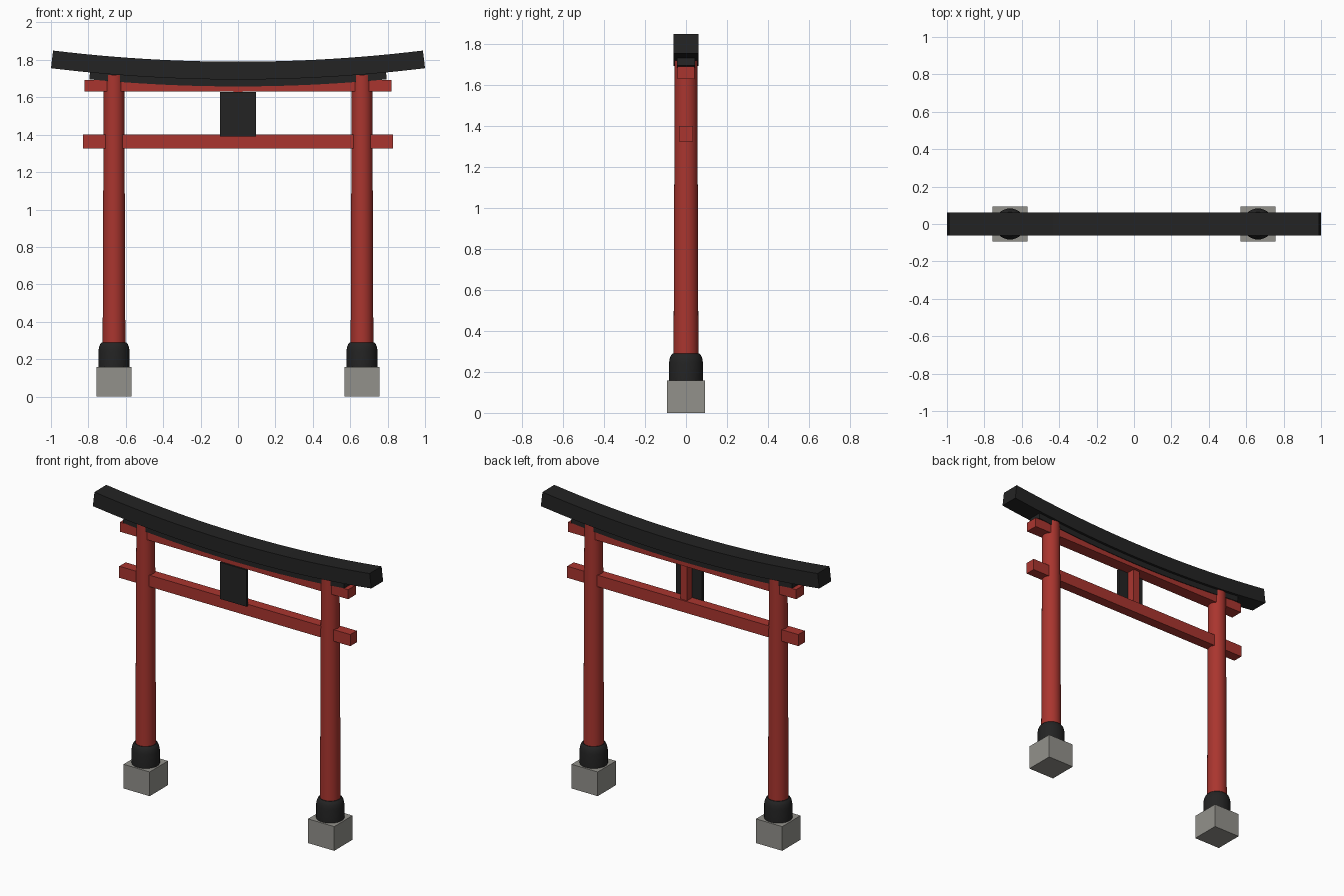
import bpy, bmesh, math

cube = bpy.data.objects.get("Cube")
if cube:
    bpy.data.objects.remove(cube, do_unlink=True)


def material(name, rgb):
    mat = bpy.data.materials.new(name)
    mat.use_nodes = True
    color = (*rgb, 1.0)
    mat.diffuse_color = color
    for node in mat.node_tree.nodes:
        if node.type == "BSDF_PRINCIPLED":
            node.inputs["Base Color"].default_value = color
            node.inputs["Roughness"].default_value = 0.8
    return mat


RED = material("vermilion paint", (0.40, 0.036, 0.028))
BLACK = material("black lacquer", (0.017, 0.017, 0.017))
STONE = material("grey stone", (0.29, 0.285, 0.26))


def finish(name, bm, mat, smooth=False):
    bmesh.ops.recalc_face_normals(bm, faces=bm.faces)
    mesh = bpy.data.meshes.new(name)
    bm.to_mesh(mesh)
    bm.free()
    mesh.materials.append(mat)
    obj = bpy.data.objects.new(name, mesh)
    bpy.context.collection.objects.link(obj)
    if smooth:
        bpy.ops.object.select_all(action="DESELECT")
        obj.select_set(True)
        bpy.context.view_layer.objects.active = obj
        bpy.ops.object.shade_smooth_by_angle(angle=math.radians(35))
    return obj


def box(name, low, high, mat):
    bm = bmesh.new()
    bmesh.ops.create_cube(bm, size=1)
    for v in bm.verts:
        v.co = [(a + b) / 2 + c * (b - a) for a, b, c in zip(low, high, v.co)]
    return finish(name, bm, mat)


def turned(name, x, profile, mat, sides=32):
    """Closed solid of revolution from (radius, height) pairs."""
    bm = bmesh.new()
    rings = []
    for r, z in profile:
        angles = [math.tau * i / sides for i in range(sides)]
        rings.append([bm.verts.new((x + r * math.cos(a), r * math.sin(a), z)) for a in angles])
    for low, high in zip(rings, rings[1:]):
        for i in range(sides):
            j = (i + 1) % sides
            bm.faces.new((low[i], low[j], high[j], high[i]))
    bm.faces.new(rings[0])
    bm.faces.new(rings[-1])
    return finish(name, bm, mat, True)


ARC_RADIUS = 8.2


def curved_beam(name, half_length, half_depth, bottom, top, mat, steps=24):
    """Beam bent along an arc, with ends square to the curve."""
    bm = bmesh.new()
    centre = 1.79 + ARC_RADIUS
    limit = math.asin(half_length / (centre - bottom))
    rings = []
    for i in range(steps + 1):
        a = limit * (2 * i / steps - 1)
        ring = []
        for y, z in ((-1, bottom), (1, bottom), (1, top), (-1, top)):
            r = centre - z
            ring.append(bm.verts.new((r * math.sin(a), y * half_depth, centre - r * math.cos(a))))
        rings.append(ring)
    for a, b in zip(rings, rings[1:]):
        for i in range(4):
            j = (i + 1) % 4
            bm.faces.new((a[i], a[j], b[j], b[i]))
    bm.faces.new(rings[0])
    bm.faces.new(rings[-1])
    return finish(name, bm, mat, True)


# Posts with collars and stone footings
for side, x in (("left", 0.663), ("right", -0.663)):
    h = 0.094
    box(side + "_footing", (x - h, -h, 0), (x + h, h, 0.157), STONE)
    turned(side + "_collar", x,
           [(0.083, 0.15), (0.083, 0.245), (0.079, 0.267), (0.073, 0.281), (0.064, 0.29)], BLACK)
    turned(side + "_post", x, [(0.061, 0.2), (0.055, 1.72)], RED)

# Horizontal tie beams
box("lower_tie_beam", (-0.83, -0.033, 1.325), (0.83, 0.033, 1.4), RED)
box("upper_tie_beam", (-0.82, -0.041, 1.63), (0.82, 0.041, 1.692), RED)

# Central strut and blank tablet in front of it
box("centre_strut", (-0.023, -0.033, 1.39), (0.023, 0.023, 1.64), RED)
box("tablet", (-0.095, -0.048, 1.39), (0.095, -0.031, 1.628), BLACK)

# Curved top lintels
curved_beam("under_lintel", 0.795, 0.045, 1.658, 1.70, BLACK)
curved_beam("top_lintel", 1.0, 0.061, 1.695, 1.79, BLACK)
